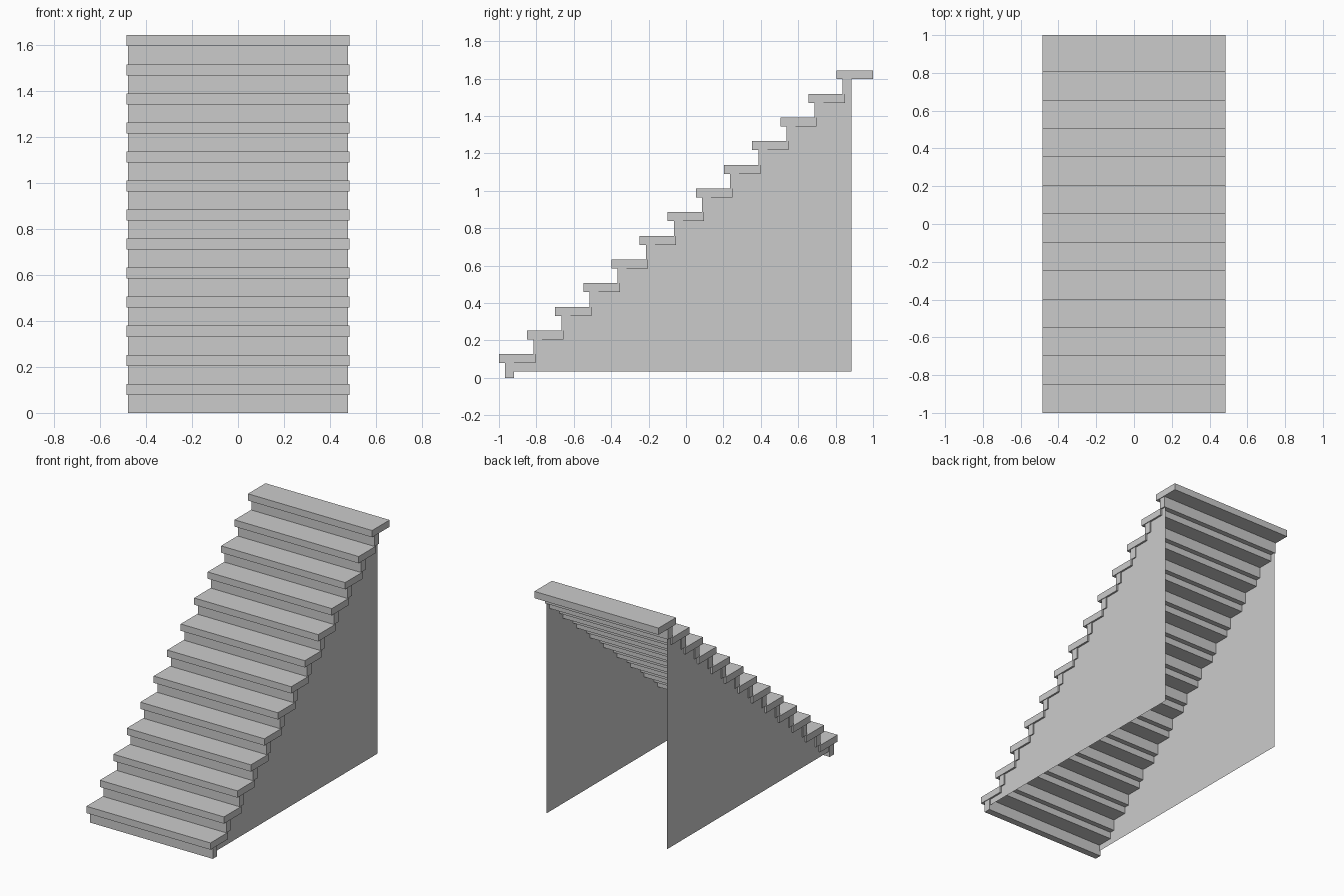
import bpy
import bmesh

cube = bpy.data.objects.get("Cube")
if cube:
    bpy.data.objects.remove(cube, do_unlink=True)

STEPS = 13
RUN, RISE = 0.1504, 0.1265             # spacing from one step to the next
TREAD_DEPTH, TREAD_THICK, TREAD_HALF = 0.195, 0.048, 0.485
RISER_THICK, RISER_HALF = 0.048, 0.48
NOSING = 0.033                         # tread overhang in front of the riser
PANEL_X, PANEL_BASE = 0.472, 0.035

grey = bpy.data.materials.new("plain grey")
grey.use_nodes = True
colour = (0.6, 0.6, 0.6, 1)
grey.diffuse_color = colour
grey.node_tree.nodes["Principled BSDF"].inputs["Base Color"].default_value = colour


def finish(name, bm):
    mesh = bpy.data.meshes.new(name)
    bm.to_mesh(mesh)
    bm.free()
    mesh.materials.append(grey)
    obj = bpy.data.objects.new(name, mesh)
    bpy.context.collection.objects.link(obj)
    return obj


def box(name, half_x, y0, y1, z0, z1):
    bm = bmesh.new()
    bmesh.ops.create_cube(bm, size=1)
    bmesh.ops.scale(bm, vec=(2 * half_x, y1 - y0, z1 - z0), verts=bm.verts)
    bmesh.ops.translate(bm, vec=(0, (y0 + y1) / 2, (z0 + z1) / 2), verts=bm.verts)
    return finish(name, bm)


# Treads and risers, collecting the stepped edge of the side panels on the way
outline = []
for i in range(STEPS):
    y, z = -1 + i * RUN, i * RISE
    top = z + RISE
    under = top - TREAD_THICK
    riser_back = y + NOSING + RISER_THICK
    tread_back = y + TREAD_DEPTH
    box(f"riser_{i + 1}", RISER_HALF, y + NOSING, riser_back, z, under)
    box(f"tread_{i + 1}", TREAD_HALF, y, tread_back, under, top)
    outline.append((riser_back, max(z, PANEL_BASE)))
    if i < STEPS - 1:
        outline += [(riser_back, under), (tread_back, under), (tread_back, top)]
outline.append((outline[-1][0], PANEL_BASE))

# Thin side panels under the flight
for name, x in (("left_side_panel", PANEL_X), ("right_side_panel", -PANEL_X)):
    bm = bmesh.new()
    face = bm.faces.new([bm.verts.new((x, y, z)) for y, z in outline])
    face.normal_update()
    if face.normal.x * x < 0:
        face.normal_flip()
    finish(name, bm)
